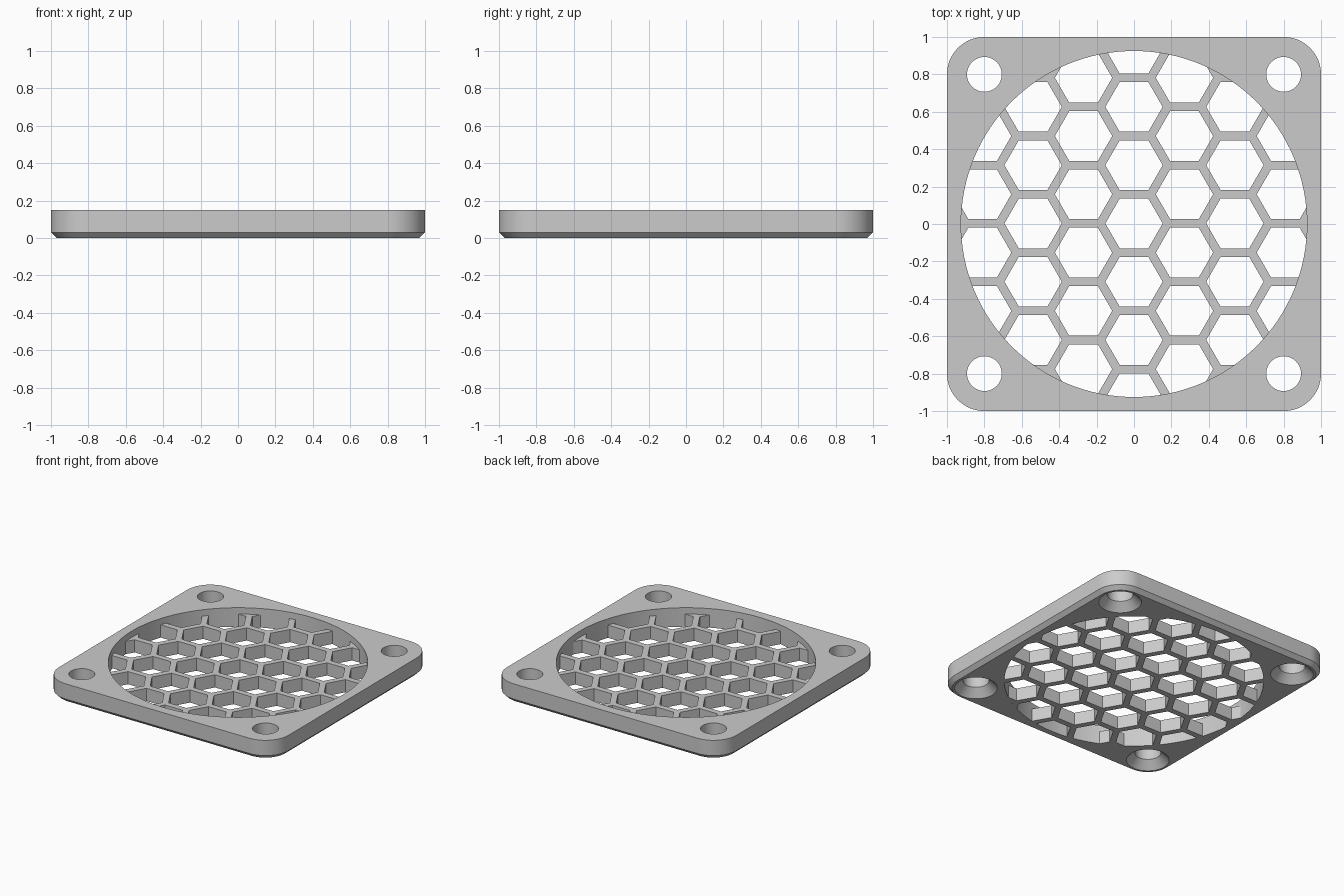
import bpy, bmesh
from math import cos, sin, pi, radians, sqrt, hypot

cube = bpy.data.objects.get("Cube")
if cube:
    bpy.data.objects.remove(cube, do_unlink=True)

THICK, GRILL_TOP, CHAMFER = 0.15, 0.10, 0.03
CORNER, OPENING = 0.8, 0.925
PITCH, BAR = 0.3115, 0.046

grey = bpy.data.materials.new("grey plastic")
grey.use_nodes = True
colour = (0.6, 0.6, 0.6, 1)
grey.diffuse_color = colour
grey.node_tree.nodes["Principled BSDF"].inputs["Base Color"].default_value = colour


def ring(radius, sides, cx=0, cy=0):
    return [(cx + radius * cos(2 * pi * i / sides), cy + radius * sin(2 * pi * i / sides))
            for i in range(sides)]


def rounded_square(radius, steps=16):
    """Outline with corner arcs centred on the screw holes."""
    points = []
    for k, (sx, sy) in enumerate([(1, 1), (-1, 1), (-1, -1), (1, -1)]):
        for i in range(steps + 1):
            a = pi / 2 * (k + i / steps)
            points.append((sx * CORNER + radius * cos(a), sy * CORNER + radius * sin(a)))
    return points


def loft(bm, levels):
    """Closed solid through outlines given as (z, points), bottom to top."""
    loops = [[bm.verts.new((x, y, z)) for x, y in pts] for z, pts in levels]
    n = len(loops[0])
    bm.faces.new(loops[0][::-1])
    bm.faces.new(loops[-1])
    for low, high in zip(loops, loops[1:]):
        for i in range(n):
            j = (i + 1) % n
            bm.faces.new((low[i], low[j], high[j], high[i]))


def make(name, solids):
    bm = bmesh.new()
    for levels in solids:
        loft(bm, levels)
    mesh = bpy.data.meshes.new(name)
    bm.to_mesh(mesh)
    bm.free()
    mesh.materials.append(grey)
    obj = bpy.data.objects.new(name, mesh)
    bpy.context.collection.objects.link(obj)
    return obj


def boolean(target, tool, operation):
    mod = target.modifiers.new(operation, 'BOOLEAN')
    mod.operation, mod.object, mod.solver = operation, tool, 'EXACT'
    bpy.context.view_layer.objects.active = target
    bpy.ops.object.modifier_apply(modifier=mod.name)
    bpy.data.objects.remove(tool, do_unlink=True)


# Square plate with rounded corners and a chamfered underside
plate = make("fan_guard", [[(0, rounded_square(0.2 - CHAMFER)),
                            (CHAMFER, rounded_square(0.2)),
                            (THICK, rounded_square(0.2))]])

# Honeycomb openings, trimmed to the round opening
hexes = []
for col in range(-4, 5):
    for row in range(-4, 5):
        x = col * PITCH * sqrt(3) / 2
        y = 0.003 + (row + 0.5 * (col % 2)) * PITCH
        if hypot(x, y) < OPENING + PITCH / 2:
            hexagon = ring((PITCH - BAR) / sqrt(3), 6, x, y)
            hexes.append([(-0.1, hexagon), (0.3, hexagon)])
cells = make("cell_cutter", hexes)
circle = ring(OPENING, 128)
boolean(cells, make("trim", [[(-0.05, circle), (0.25, circle)]]), 'INTERSECT')
boolean(plate, cells, 'DIFFERENCE')

# Round recess above the honeycomb
boolean(plate, make("recess_cutter", [[(GRILL_TOP, circle), (0.3, circle)]]), 'DIFFERENCE')

# Screw holes, countersunk from below
holes = []
for sx in (-1, 1):
    for sy in (-1, 1):
        holes.append([(z, ring(r, 48, sx * CORNER, sy * CORNER))
                      for z, r in ((-0.02, 0.173), (0.06, 0.093), (0.3, 0.093))])
boolean(plate, make("screw_hole_cutter", holes), 'DIFFERENCE')

# Smooth the round walls, keep the edges crisp
bpy.ops.object.select_all(action='DESELECT')
plate.select_set(True)
bpy.context.view_layer.objects.active = plate
bpy.ops.object.shade_smooth_by_angle(angle=radians(25))
